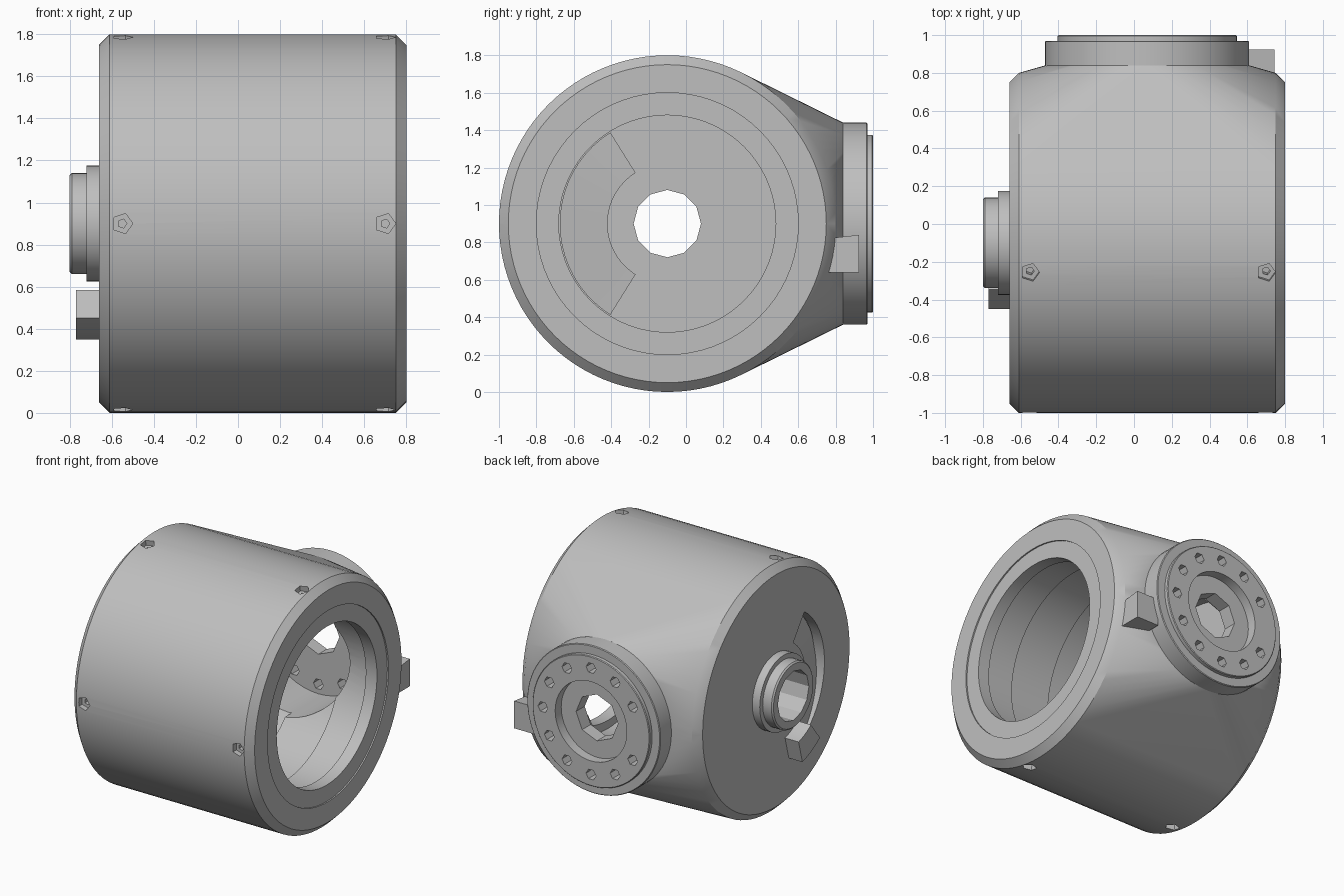
import bpy, bmesh
from math import sin, cos, pi, radians
from mathutils import Vector, Matrix

if "Cube" in bpy.data.objects:
    bpy.data.objects.remove(bpy.data.objects["Cube"])

grey = bpy.data.materials.new("machined grey")
grey.use_nodes = True
colour = (0.52, 0.52, 0.52, 1)
grey.diffuse_color = colour
grey.node_tree.nodes["Principled BSDF"].inputs["Base Color"].default_value = colour

AXIS = Vector((0, -0.1, 0.9))       # main barrel axis, along x
PORT = Vector((0.07, 0, 0.9))       # rear port axis, along y
X, Y = Vector((1, 0, 0)), Vector((0, 1, 0))


def make(name, bm):
    bmesh.ops.recalc_face_normals(bm, faces=bm.faces)
    mesh = bpy.data.meshes.new(name)
    bm.to_mesh(mesh)
    bm.free()
    mesh.materials.append(grey)
    obj = bpy.data.objects.new(name, mesh)
    bpy.context.collection.objects.link(obj)
    return obj


def lathe(name, profile, origin, axis, sides=72):
    """Solid of revolution from (height, radius) pairs."""
    bm = bmesh.new()
    place = Matrix.Translation(origin) @ axis.to_track_quat('Z', 'Y').to_matrix().to_4x4()
    rings = [[bm.verts.new(place @ Vector((r * cos(2 * pi * i / sides), r * sin(2 * pi * i / sides), h)))
              for i in range(sides)] for h, r in profile]
    for a, b in zip(rings, rings[1:]):
        for i in range(sides):
            j = (i + 1) % sides
            bm.faces.new((a[i], a[j], b[j], b[i]))
    bm.faces.new(rings[0])
    bm.faces.new(rings[-1])
    return make(name, bm)


def arc_slab(name, start, end, r0, r1, x_start, x_end, steps=20):
    """Curved bar round the barrel axis; its (back, front) x limits may ramp."""
    bm = bmesh.new()
    sections = []
    for k in range(steps + 1):
        t = k / steps
        a = radians(start + (end - start) * t)
        lo, hi = (p + (q - p) * t for p, q in zip(x_start, x_end))
        sections.append([bm.verts.new((x, AXIS.y + r * cos(a), AXIS.z + r * sin(a)))
                         for x, r in ((lo, r0), (hi, r0), (hi, r1), (lo, r1))])
    for a, b in zip(sections, sections[1:]):
        for i in range(4):
            bm.faces.new((a[i], a[(i + 1) % 4], b[(i + 1) % 4], b[i]))
    bm.faces.new(sections[0])
    bm.faces.new(sections[-1])
    return make(name, bm)


def cut(obj, cutters):
    for c in cutters:
        mod = obj.modifiers.new("cut", 'BOOLEAN')
        mod.operation, mod.solver, mod.object = 'DIFFERENCE', 'EXACT', c
    mesh = bpy.data.meshes.new_from_object(obj.evaluated_get(bpy.context.evaluated_depsgraph_get()))
    obj.modifiers.clear()
    obj.data = mesh
    for c in cutters:
        bpy.data.objects.remove(c)


# Housing: chamfered barrel blended into the round rear port
body = lathe("housing", [(-0.66, 0.85), (-0.61, 0.9), (0.75, 0.9), (0.8, 0.85)], AXIS, X, 96)
bm = bmesh.new()
bm.from_mesh(body.data)
bm.faces.ensure_lookup_table()
for i in range(64):
    a = 2 * pi * i / 64
    bm.verts.new(PORT + Vector((0.54 * cos(a), 0.84, 0.54 * sin(a))))
bmesh.ops.delete(bm, geom=bm.edges[:], context='EDGES_FACES')
hull = bmesh.ops.convex_hull(bm, input=bm.verts[:])
loose = [v for v in bm.verts if not v.link_faces]
bmesh.ops.delete(bm, geom=loose, context='VERTS')
bmesh.ops.dissolve_limit(bm, angle_limit=0.002, verts=bm.verts[:], edges=bm.edges[:])
bmesh.ops.recalc_face_normals(bm, faces=bm.faces)
bm.to_mesh(body.data)
bm.free()

# Stepped bore, end hole, port opening and curved slot
cutters = [
    lathe("bore_cutter", [(-0.58, 0.74), (0.1, 0.74), (0.1, 0.68), (0.45, 0.68), (0.45, 0.64),
                          (0.7, 0.64), (0.7, 0.58), (0.79, 0.58), (0.79, 0.7), (0.85, 0.7)], AXIS, X),
    lathe("end_hole_cutter", [(-0.75, 0.18), (-0.5, 0.18)], AXIS, X, 12),
    lathe("port_cutter", [(0.3, 0.46), (0.9, 0.46)], PORT, Y, 48),
    arc_slab("slot_cutter", 126, 236, 0.34, 0.56, (-0.7, -0.5), (-0.7, -0.5)),
]
# Set screw sockets near both ends
for x in (-0.55, 0.7):
    for angle in (100, 180, 260):
        a = radians(angle)
        cutters.append(lathe("socket_cutter", [(0.8, 0.022), (0.86, 0.022), (0.86, 0.05), (0.95, 0.05)],
                             AXIS + X * x, Vector((0, cos(a), sin(a))), 5))
cut(body, cutters)

# Rear flange with recess, centre hole and bolt circle
flange = lathe("rear_flange", [(0.83, 0.54), (0.965, 0.54), (0.97, 0.535), (0.97, 0.475),
                               (0.995, 0.475), (1.0, 0.47), (1.0, 0.29), (0.93, 0.29)], PORT, Y)
cutters = [lathe("centre_cutter", [(0.7, 0.17), (1.1, 0.17)], PORT, Y, 8)]
for i in range(12):
    a = 2 * pi * i / 12
    cutters.append(lathe("bolt_cutter", [(0.7, 0.04), (1.1, 0.04)],
                         PORT + Vector((0.39 * cos(a), 0, 0.39 * sin(a))), Y, 6))
cut(flange, cutters)

# Stepped hub on the closed end
hub = lathe("end_hub", [(-0.8, 0.23), (-0.79, 0.24), (-0.72, 0.24), (-0.72, 0.275), (-0.65, 0.275)], AXIS, X, 48)
cut(hub, [lathe("hub_cutter", [(-0.9, 0.18), (-0.5, 0.18)], AXIS, X, 12)])

# Ramped duct behind the slot and its raised outlet
ramp = arc_slab("duct_ramp", 122, 238, 0.32, 0.575, (-0.53, -0.49), (-0.65, -0.56))
outlet = arc_slab("duct_outlet", 232, 255, 0.40, 0.57, (-0.77, -0.6), (-0.77, -0.6), 8)

# Key block beside the flange, with a sloped top
bm = bmesh.new()
bmesh.ops.create_cube(bm, size=1)
for v in bm.verts:
    slope = 0.02 if v.co.z > 0 and v.co.y > 0 else 0
    v.co = Vector((0.655 + v.co.x * 0.18, 0.84 + v.co.y * 0.17, 0.73 + v.co.z * 0.18 + slope))
key = make("key_block", bm)

# Smooth curved walls, crisp edges
bpy.ops.object.select_all(action='DESELECT')
for obj in (body, flange, hub, ramp, outlet, key):
    obj.select_set(True)
    bpy.context.view_layer.objects.active = obj
bpy.ops.object.shade_smooth_by_angle(angle=radians(28))
